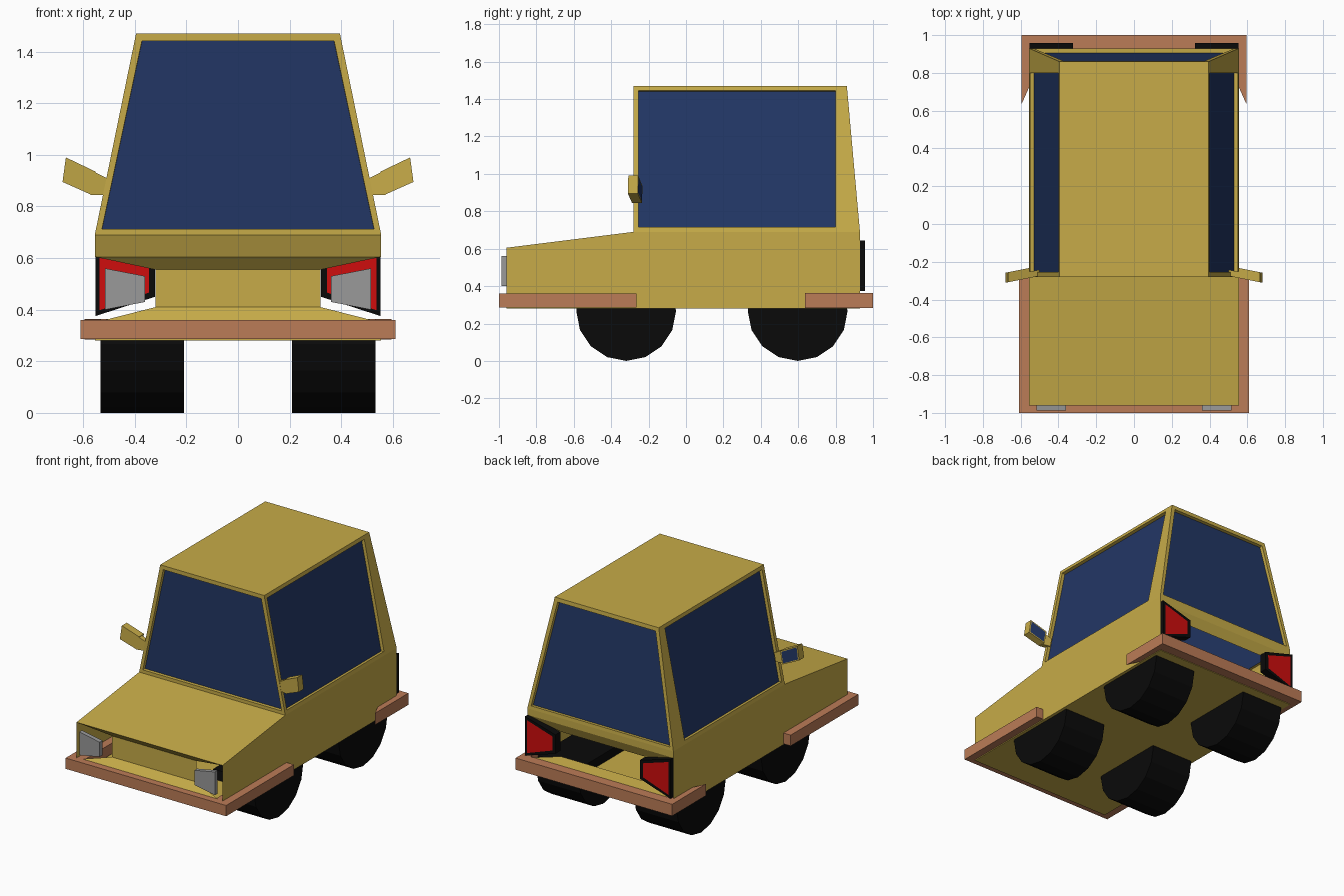
import bpy, bmesh, math

cube = bpy.data.objects.get("Cube")
if cube:
    bpy.data.objects.remove(cube)


def material(name, rgb):
    m = bpy.data.materials.new(name)
    m.use_nodes = True
    m.diffuse_color = (*rgb, 1)
    bsdf = m.node_tree.nodes["Principled BSDF"]
    bsdf.inputs["Base Color"].default_value = (*rgb, 1)
    bsdf.inputs["Roughness"].default_value = 0.8
    return m


PAINT = material("mustard_paint", (0.57, 0.41, 0.065))
GLASS = material("navy_glass", (0.016, 0.037, 0.13))
BUMPER = material("copper_bumper", (0.5, 0.2, 0.095))
BLACK = material("black", (0.003, 0.003, 0.003))
RED = material("red_lamp", (0.62, 0.004, 0.004))
GREY = material("grey_lamp", (0.32, 0.32, 0.32))


def finish(name, bm, mats):
    mesh = bpy.data.meshes.new(name)
    bm.to_mesh(mesh)
    bm.free()
    for m in mats:
        mesh.materials.append(m)
    ob = bpy.data.objects.new(name, mesh)
    bpy.context.collection.objects.link(ob)
    return ob


def prism(name, outline, place, lo, hi, mats, inset=0, both=False):
    """Extrude a flat outline from lo to hi; optionally colour an inset of the end caps."""
    bm = bmesh.new()
    a = [bm.verts.new(place(u, v, lo)) for u, v in outline]
    b = [bm.verts.new(place(u, v, hi)) for u, v in outline]
    caps = [bm.faces.new(b), bm.faces.new(a)]
    n = len(outline)
    for i in range(n):
        j = (i + 1) % n
        bm.faces.new((a[i], a[j], b[j], b[i]))
    bmesh.ops.recalc_face_normals(bm, faces=bm.faces[:])
    if inset:
        for cap in caps if both else caps[:1]:
            bmesh.ops.inset_individual(bm, faces=[cap], thickness=inset, depth=0)
            cap.material_index = 1
    return finish(name, bm, mats)


# Body shell: hollow, with open lamp bays and recessed windows
W, R = 0.555, 0.395                    # half widths of body and roof
FRONT, COWL, SPLIT, TAIL, ROOF_END = -0.96, -0.28, 0.825, 0.93, 0.86
FLOOR, SILL, BELT, ROOF = 0.28, 0.35, 0.69, 1.47
NOSE, LAMP_TOP = 0.605, 0.645

bm = bmesh.new()
cache = {}


def face(*pts):
    verts = []
    for p in pts:
        if p not in cache:
            cache[p] = bm.verts.new(p)
        verts.append(cache[p])
    return bm.faces.new(verts)


def across(p, q):
    """Face joining a right-hand edge to its mirrored twin; points are (half width, y, z)."""
    return face(p, q, (-q[0], *q[1:]), (-p[0], *p[1:]))


windows = []
across((W, FRONT, NOSE), (W, COWL, BELT))
windows.append(across((W, COWL, BELT), (R, COWL, ROOF)))
windows.append(across((R, ROOF_END, ROOF), (W, TAIL, BELT)))
across((W, FRONT, FLOOR), (W, TAIL, FLOOR))
across((W, TAIL, BELT), (W, TAIL, LAMP_TOP))
face((R, COWL, ROOF), (R, SPLIT, ROOF), (R, ROOF_END, ROOF),
     (-R, ROOF_END, ROOF), (-R, SPLIT, ROOF), (-R, COWL, ROOF))
for s in (1, -1):
    w, r = s * W, s * R
    face((w, FRONT, FLOOR), (w, FRONT, SILL), (w, FRONT, NOSE), (w, COWL, BELT),
         (w, SPLIT, BELT), (w, TAIL, BELT), (w, TAIL, LAMP_TOP), (w, TAIL, SILL),
         (w, TAIL, FLOOR))
    windows.append(face((w, COWL, BELT), (r, COWL, ROOF), (r, SPLIT, ROOF), (w, SPLIT, BELT)))
    face((w, SPLIT, BELT), (r, SPLIT, ROOF), (r, ROOF_END, ROOF), (w, TAIL, BELT))

# Tapered ledges at nose and tail, with a grille panel only at the nose
INNER = 0.32
for y, deep, top, in_top in ((FRONT, FRONT + 0.05, NOSE, 0.555),
                             (TAIL, TAIL - 0.03, LAMP_TOP, 0.58)):
    across((W, y, FLOOR), (W, y, SILL))
    across((W, y, SILL), (INNER, deep, 0.41))
    across((INNER, deep, in_top), (W, y, top))
    if y == FRONT:
        across((INNER, deep, 0.41), (INNER, deep, in_top))

bmesh.ops.recalc_face_normals(bm, faces=bm.faces[:])
for f in windows:
    bmesh.ops.inset_individual(bm, faces=[f], thickness=0.036, depth=0)
    bmesh.ops.inset_individual(bm, faces=[f], thickness=0.001, depth=-0.022)
    f.material_index = 1
finish("body_shell", bm, [PAINT, GLASS])


# Wrap-around bumpers
def flat(u, v, h):
    return (u, v, h)


def u_shape(half):
    return half + [(-x, y) for x, y in reversed(half)]


prism("front_bumper", u_shape([(0.5, -0.95), (0.5, -0.265), (0.61, -0.265), (0.61, -1)]),
      flat, 0.286, 0.36, [BUMPER])
prism("rear_bumper", u_shape([(0.53, 0.93), (0.53, 0.78), (0.595, 0.635), (0.595, 1)]),
      flat, 0.284, 0.364, [BUMPER])

# Paired parts
for s, side in ((1, "left"), (-1, "right")):
    def upright(u, v, d):
        return (s * u, d, v)

    def swept(u, v, d):
        return (s * u, d - 0.2 * (u - 0.5), v)

    def axle(u, v, d):
        return (s * d, u, v)

    prism(side + "_headlight", [(0.36, 0.43), (0.515, 0.4), (0.515, 0.56), (0.36, 0.53)],
          upright, -0.987, -0.957, [GREY])
    prism(side + "_taillight", [(0.322, 0.45), (0.553, 0.375), (0.553, 0.645), (0.322, 0.58)],
          upright, 0.905, 0.958, [BLACK, RED], inset=0.028, both=True)
    prism(side + "_mirror_arm", [(0.51, 0.845), (0.572, 0.845), (0.56, 0.935), (0.5, 0.905)],
          swept, -0.275, -0.242, [PAINT])
    prism(side + "_mirror_head", [(0.568, 0.845), (0.68, 0.895), (0.667, 0.99), (0.552, 0.935)],
          swept, -0.275, -0.222, [PAINT, GLASS], inset=0.01)

    # Wheels: lower halves, capped inside the shell
    for y, end in ((-0.32, "front"), (0.597, "rear")):
        rim = [(y + 0.267 * math.cos(a), 0.267 + 0.267 * math.sin(a))
               for a in (math.pi * (1 + i / 8) for i in range(9))]
        outline = [(y - 0.25, 0.34)] + rim + [(y + 0.25, 0.34)]
        prism(f"{end}_{side}_wheel", outline, axle, 0.21, 0.533, [BLACK])
